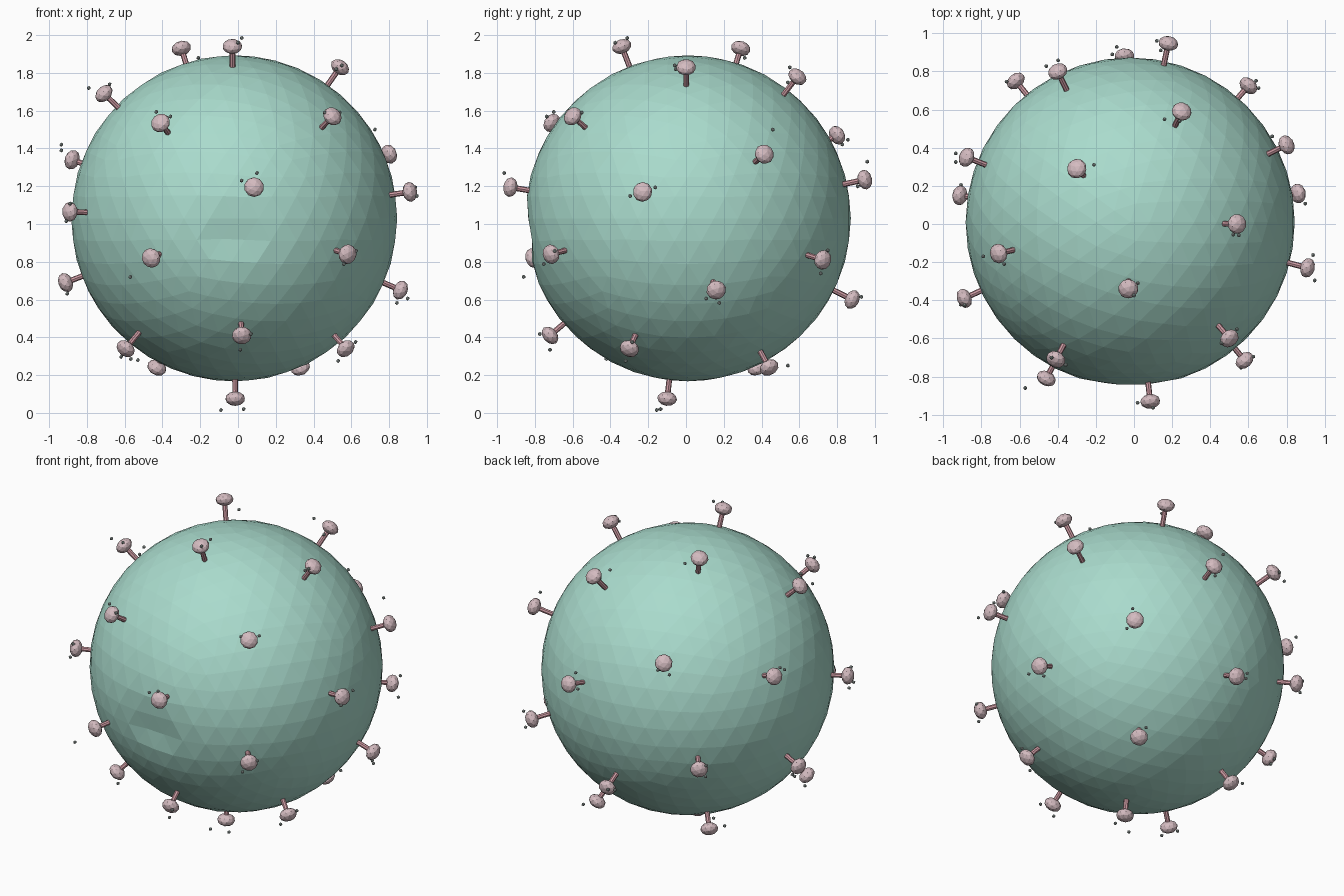
import bpy, bmesh, math, random
from mathutils import Vector, Matrix

if "Cube" in bpy.data.objects:
    bpy.data.objects.remove(bpy.data.objects["Cube"])

random.seed(7)
C = Vector((-0.02, 0.01, 1.03))   # body centre

# centres of the spike heads
HEADS = [
    (-.30, .29, 1.93), (-.03, -.34, 1.94), (.54, 0, 1.83), (-.71, -.155, 1.69),
    (.25, .59, 1.78), (-.41, -.71, 1.535), (.50, -.60, 1.57), (-.878, .35, 1.34),
    (.80, .415, 1.37), (.085, -.93, 1.195), (.91, -.23, 1.17), (-.89, -.39, 1.065),
    (-.46, -.81, .82), (.58, -.715, .84), (-.913, .15, .69), (.86, .16, .65),
    (.02, -.72, .41), (.57, -.30, .34), (-.595, -.39, .34), (-.015, -.10, .075),
    (-.43, .375, .24), (.33, .44, .24), (.18, .947, 1.235), (-.40, .80, 1.47),
    (.60, .725, .81), (-.05, .88, .60), (-.62, .75, .82)]

# loose specks whose place can be read
SPECKS = [
    (-.57, -.86, .72), (.725, .46, 1.50), (-.09, -.155, .015), (.03, -.135, .02),
    (.02, -.31, 1.985), (0, -.375, 1.96), (-.21, .31, 1.88), (.52, -.055, 1.82),
    (.55, -.06, 1.84), (-.79, -.17, 1.72), (-.68, -.21, 1.74), (.16, .55, 1.83),
    (.24, .54, 1.75), (-.935, .37, 1.42), (-.935, .325, 1.39), (.12, .96, 1.33),
    (.14, .91, 1.20), (.36, .54, .25), (-.53, .36, .28)]


def new_object(name, bm, color):
    me = bpy.data.meshes.new(name)
    bm.to_mesh(me)
    bm.free()
    mat = bpy.data.materials.new(name + "_material")
    mat.diffuse_color = (*color, 1)
    mat.use_nodes = True
    mat.node_tree.nodes["Principled BSDF"].inputs["Base Color"].default_value = mat.diffuse_color
    me.materials.append(mat)
    ob = bpy.data.objects.new(name, me)
    bpy.context.collection.objects.link(ob)
    return ob


def frame(p, direction, scale=(1, 1, 1)):
    rot = direction.to_track_quat('Z', 'Y').to_matrix().to_4x4()
    return Matrix.Translation(p) @ rot @ Matrix.Diagonal((*scale, 1))


# faceted body with a crease dent just below the front centre
bm = bmesh.new()
bmesh.ops.create_icosphere(bm, subdivisions=4, radius=0.863)
for v in bm.verts:
    n = v.co.normalized()
    if n.y < 0:
        d2 = (v.co.x / .16) ** 2 + ((v.co.z + .09) / .11) ** 2
        v.co -= n * 0.035 * math.exp(-d2)
    v.co += C
new_object("body", bm, (.40, .71, .61))

# stems, heads and specks
stems, heads, specks = bmesh.new(), bmesh.new(), bmesh.new()
for h in HEADS:
    h = Vector(h)
    n = (h - C).normalized()
    bmesh.ops.create_cone(stems, cap_ends=True, segments=8, radius1=.015, radius2=.015,
                          depth=.12, matrix=frame(C + n * .915, n))
    bmesh.ops.create_icosphere(heads, subdivisions=2, radius=.053,
                               matrix=frame(h, n, (1, 1, .72)))
    # specks near heads that have none listed
    if not any((Vector(s) - h).length < .2 for s in SPECKS):
        for k in range(2):
            a = random.uniform(0, math.tau)
            t = random.uniform(.05, .08)
            p = frame(h, n) @ Vector((t * math.cos(a), t * math.sin(a), random.uniform(.0, .05)))
            SPECKS.append(tuple(p))
for s in SPECKS:
    bmesh.ops.create_icosphere(specks, subdivisions=1, radius=.011,
                               matrix=Matrix.Translation(s))
new_object("spike_stems", stems, (.62, .33, .37))
new_object("spike_heads", heads, (.66, .50, .53))
new_object("specks", specks, (.36, .42, .40))
